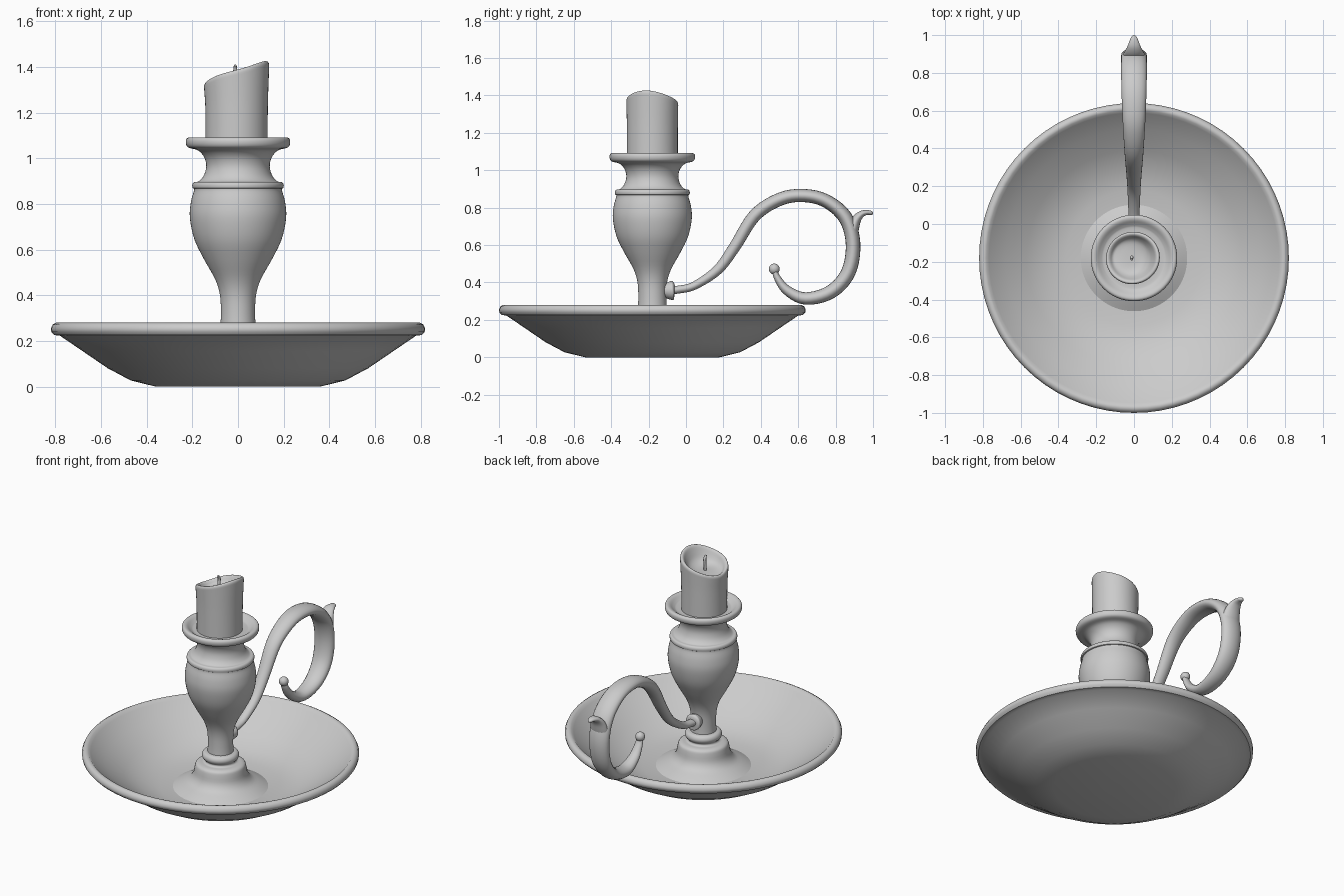
import bpy, bmesh, math
from mathutils import Vector

CY = -0.18          # y of the candlestick axis
TAU = math.tau


def skin(name, rings, angle=40):
    """Bridge a list of equal-sized closed rings, cap both ends, shade smooth."""
    bm = bmesh.new()
    loops = [[bm.verts.new(p) for p in ring] for ring in rings]
    n = len(loops[0])
    for a, b in zip(loops, loops[1:]):
        for i in range(n):
            j = (i + 1) % n
            bm.faces.new((a[i], a[j], b[j], b[i]))
    bm.faces.new(loops[0])
    bm.faces.new(loops[-1])
    bmesh.ops.recalc_face_normals(bm, faces=bm.faces)
    me = bpy.data.meshes.new(name)
    bm.to_mesh(me)
    bm.free()
    ob = bpy.data.objects.new(name, me)
    bpy.context.collection.objects.link(ob)
    bpy.ops.object.select_all(action='DESELECT')
    ob.select_set(True)
    bpy.context.view_layer.objects.active = ob
    bpy.ops.object.shade_smooth_by_angle(angle=math.radians(angle))
    return ob


def spline(pts, steps):
    """Catmull-Rom through tuples of any length."""
    p = [pts[0]] + list(pts) + [pts[-1]]
    out = []
    for k in range(1, len(p) - 2):
        for s in range(steps):
            t = s / steps
            out.append(tuple(
                0.5 * (2 * b + (c - a) * t + (2 * a - 5 * b + 4 * c - d) * t * t
                       + (3 * b - a - 3 * c + d) * t ** 3)
                for a, b, c, d in zip(*p[k - 1:k + 3])))
    return out + [tuple(pts[-1])]


def lathe(name, profile, sides=64):
    return skin(name, [[(r * math.cos(TAU * i / sides), CY + r * math.sin(TAU * i / sides), z)
                        for i in range(sides)] for r, z in profile])


def sweep(name, path, sides=20):
    """Elliptical tube in the yz plane; points are (y, z, half width x, half thickness)."""
    rings = []
    for k, (y, z, rx, rn) in enumerate(path):
        a, b = path[max(k - 1, 0)], path[min(k + 1, len(path) - 1)]
        t = Vector((b[0] - a[0], b[1] - a[1])).normalized()
        rings.append([(rx * math.cos(u), y - t.y * rn * math.sin(u), z + t.x * rn * math.sin(u))
                      for u in (TAU * i / sides for i in range(sides))])
    return skin(name, rings, 60)


# Drip dish with rolled rim
lathe("dish", [(0.02, 0), (0.36, 0), (0.47, 0.027), (0.57, 0.08), (0.68, 0.155), (0.78, 0.223),
               (0.805, 0.226), (0.818, 0.24), (0.82, 0.255), (0.812, 0.272), (0.797, 0.28),
               (0.782, 0.277), (0.768, 0.262), (0.68, 0.197), (0.57, 0.12), (0.47, 0.068),
               (0.36, 0.042), (0.2, 0.036), (0.02, 0.036)], 72)

# Stepped foot in the dish
lathe("foot", spline([(0.3, 0.03), (0.24, 0.06), (0.19, 0.085), (0.163, 0.12), (0.153, 0.165),
                      (0.145, 0.19), (0.125, 0.2), (0.1, 0.203), (0.093, 0.215), (0.105, 0.228),
                      (0.11, 0.245), (0.103, 0.262), (0.085, 0.27), (0.03, 0.272)], 3))

# Turned baluster stem, neck and drip plate
lathe("stem", spline([(0.078, 0.25), (0.075, 0.32), (0.079, 0.4), (0.1, 0.47), (0.15, 0.56),
                      (0.191, 0.645), (0.211, 0.74), (0.206, 0.81), (0.192, 0.863),
                      (0.199, 0.87), (0.2, 0.885), (0.192, 0.896), (0.172, 0.9), (0.15, 0.925),
                      (0.139, 0.965), (0.148, 1.005), (0.175, 1.035), (0.214, 1.046),
                      (0.227, 1.06), (0.228, 1.08), (0.218, 1.091), (0.2, 1.088),
                      (0.175, 1.07), (0.15, 1.063), (0.05, 1.063)], 4))

# Candle with an uneven melted lip and a wax pool: (radius, base z, lip share)
rings = []
for r, z, w in spline([(0.136, 1.05, 0), (0.136, 1.15, 0), (0.137, 1.25, 0.3), (0.14, 1.34, 0.9),
                       (0.14, 1.365, 1), (0.133, 1.376, 1), (0.12, 1.37, 1), (0.105, 1.345, 0.8),
                       (0.085, 1.325, 0.4), (0.05, 1.315, 0.1), (0.008, 1.313, 0)], 3):
    ring = []
    for i in range(48):
        u = TAU * i / 48
        lip = 0.044 * math.cos(u) - 0.014 * math.sin(u) + 0.004 * math.cos(3 * u + 0.6)
        rr = r * (1 + 0.02 * w * math.sin(2 * u + 0.8))
        ring.append((-0.006 + rr * math.cos(u), CY + rr * math.sin(u), z + w * lip))
    rings.append(ring)
skin("candle", rings, 60)

# Wick
sweep("wick", spline([(CY, 1.3, 0.009, 0.009), (CY, 1.35, 0.009, 0.009),
                      (CY + 0.004, 1.385, 0.009, 0.009), (CY - 0.008, 1.408, 0.006, 0.006)], 4),
      10).location.x = -0.012

# Scrolled handle
sweep("handle", spline([(-0.1, 0.357, 0.028, 0.022), (-0.04, 0.362, 0.028, 0.021),
                        (0.045, 0.383, 0.029, 0.022), (0.17, 0.468, 0.034, 0.027),
                        (0.26, 0.59, 0.04, 0.031), (0.365, 0.755, 0.049, 0.034),
                        (0.49, 0.84, 0.057, 0.035), (0.61, 0.865, 0.063, 0.035),
                        (0.74, 0.84, 0.067, 0.036), (0.85, 0.75, 0.069, 0.038),
                        (0.893, 0.61, 0.068, 0.039), (0.868, 0.455, 0.065, 0.039),
                        (0.775, 0.35, 0.058, 0.037), (0.64, 0.314, 0.048, 0.033),
                        (0.54, 0.358, 0.036, 0.026), (0.488, 0.425, 0.026, 0.018),
                        (0.475, 0.465, 0.022, 0.014)], 5))


# Ball at the scroll end and joint where the handle meets the stem
bpy.ops.mesh.primitive_uv_sphere_add(segments=20, ring_count=12, radius=0.029,
                                     location=(0, 0.472, 0.472))
bpy.context.object.name = "scroll_end"
bpy.ops.object.shade_smooth()
sweep("handle_joint", spline([(-0.15, 0.357, 0.02, 0.02), (-0.115, 0.357, 0.04, 0.038),
                              (-0.08, 0.357, 0.05, 0.05), (-0.066, 0.358, 0.046, 0.046),
                              (-0.06, 0.358, 0.02, 0.02)], 4))

# Leaf-shaped thumb tip
sweep("thumb_tip", spline([(0.885, 0.64, 0.06, 0.03), (0.893, 0.69, 0.06, 0.032),
                           (0.91, 0.735, 0.05, 0.026), (0.938, 0.765, 0.036, 0.018),
                           (0.968, 0.774, 0.024, 0.013), (0.99, 0.771, 0.015, 0.011),
                           (1.0, 0.768, 0.004, 0.004)], 4))
